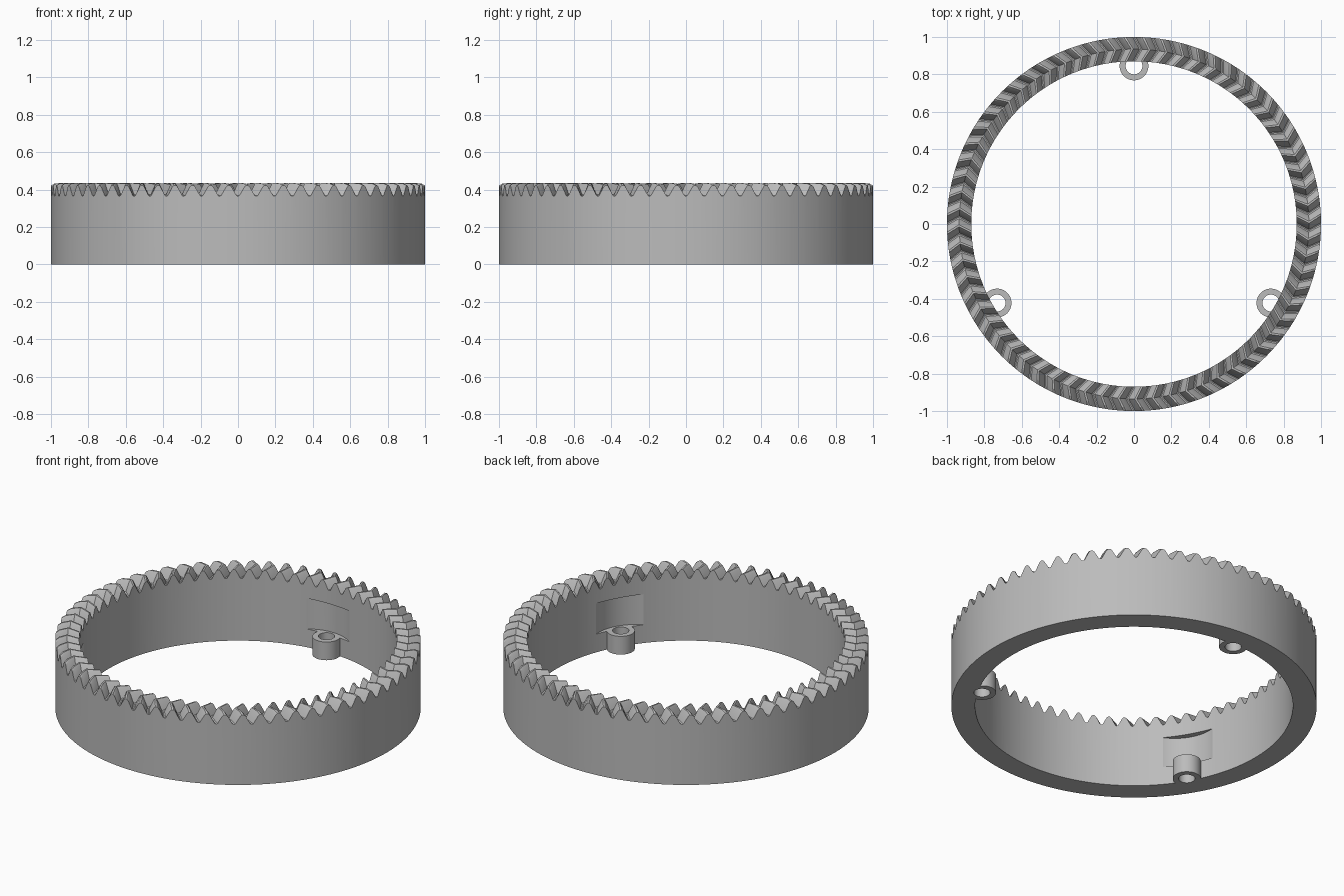
import bpy, bmesh, math
from math import cos, sin, pi, radians

if "Cube" in bpy.data.objects:
    bpy.data.objects.remove(bpy.data.objects["Cube"])

TEETH = 64
R_IN, R_OUT = 0.87, 1.0
LUG_R, LUG_TOP = 0.845, 0.11

grey = bpy.data.materials.new("plain grey")
grey.diffuse_color = (0.5, 0.5, 0.5, 1)
grey.use_nodes = True
grey.node_tree.nodes["Principled BSDF"].inputs["Base Color"].default_value = grey.diffuse_color


def make_object(name, bm):
    bmesh.ops.recalc_face_normals(bm, faces=bm.faces)
    mesh = bpy.data.meshes.new(name)
    bm.to_mesh(mesh)
    bm.free()
    mesh.materials.append(grey)
    obj = bpy.data.objects.new(name, mesh)
    bpy.context.collection.objects.link(obj)
    return obj


def three_cylinders(name, dist, radius, z0, z1, segments):
    """Upright cylinders repeated three times around the ring."""
    bm = bmesh.new()
    for deg in (90, 210, 330):
        a = radians(deg)
        new = bmesh.ops.create_cone(bm, cap_ends=True, segments=segments,
                                    radius1=radius, radius2=radius, depth=z1 - z0)
        bmesh.ops.translate(bm, verts=new["verts"],
                            vec=(dist * cos(a), dist * sin(a), (z0 + z1) / 2))
    return make_object(name, bm)


def boolean(target, tool, operation):
    mod = target.modifiers.new(tool.name, 'BOOLEAN')
    mod.operation = operation
    mod.solver = 'EXACT'
    mod.object = tool
    tool.hide_render = True


# Ring gear body: closed cross-section swept through every tooth phase
profile = [(0.0, 0.0), (0.08, 0.05), (0.35, 0.86), (0.44, 1.0),
           (0.56, 1.0), (0.65, 0.86), (0.92, 0.05)]
# radius, valley height, crest height, chevron shift in pitches
section = [(R_OUT, 0, 0, 0), (R_OUT, 0.365, 0.422, 0), (0.98, 0.366, 0.433, 0.12),
           (0.935, 0.37, 0.435, 0.4), (R_IN, 0.375, 0.43, 0), (R_IN, 0, 0, 0)]
pitch = 2 * pi / TEETH
bm = bmesh.new()
columns = []
for t in range(TEETH):
    for phase, h in profile:
        col = []
        for r, low, high, shift in section:
            a = pi / 2 - (t + phase + shift) * pitch
            col.append(bm.verts.new((r * cos(a), r * sin(a), low + (high - low) * h)))
        columns.append(col)
for i, col in enumerate(columns):
    nxt = columns[(i + 1) % len(columns)]
    for k in range(len(section)):
        m = (k + 1) % len(section)
        bm.faces.new((col[k], nxt[k], nxt[m], col[m]))
ring = make_object("ring_gear", bm)

# Screw lugs, the shallow wall recess above them, and the screw holes
boolean(ring, three_cylinders("recess_cutter", 0.654, 0.25, LUG_TOP, 0.295, 96), 'DIFFERENCE')
boolean(ring, three_cylinders("screw_lugs", LUG_R, 0.077, 0.0, LUG_TOP, 40), 'UNION')
boolean(ring, three_cylinders("hole_cutter", LUG_R, 0.045, -0.1, 0.2, 32), 'DIFFERENCE')

# Bake the booleans and remove the helpers
deps = bpy.context.evaluated_depsgraph_get()
baked = bpy.data.meshes.new_from_object(ring.evaluated_get(deps))
tools = [m.object for m in ring.modifiers]
ring.modifiers.clear()
ring.data = baked
for tool in tools:
    bpy.data.objects.remove(tool)
baked.materials.clear()
baked.materials.append(grey)
for poly in baked.polygons:
    poly.material_index = 0

bpy.ops.object.select_all(action='DESELECT')
ring.select_set(True)
bpy.context.view_layer.objects.active = ring
bpy.ops.object.shade_smooth_by_angle(angle=radians(20))
